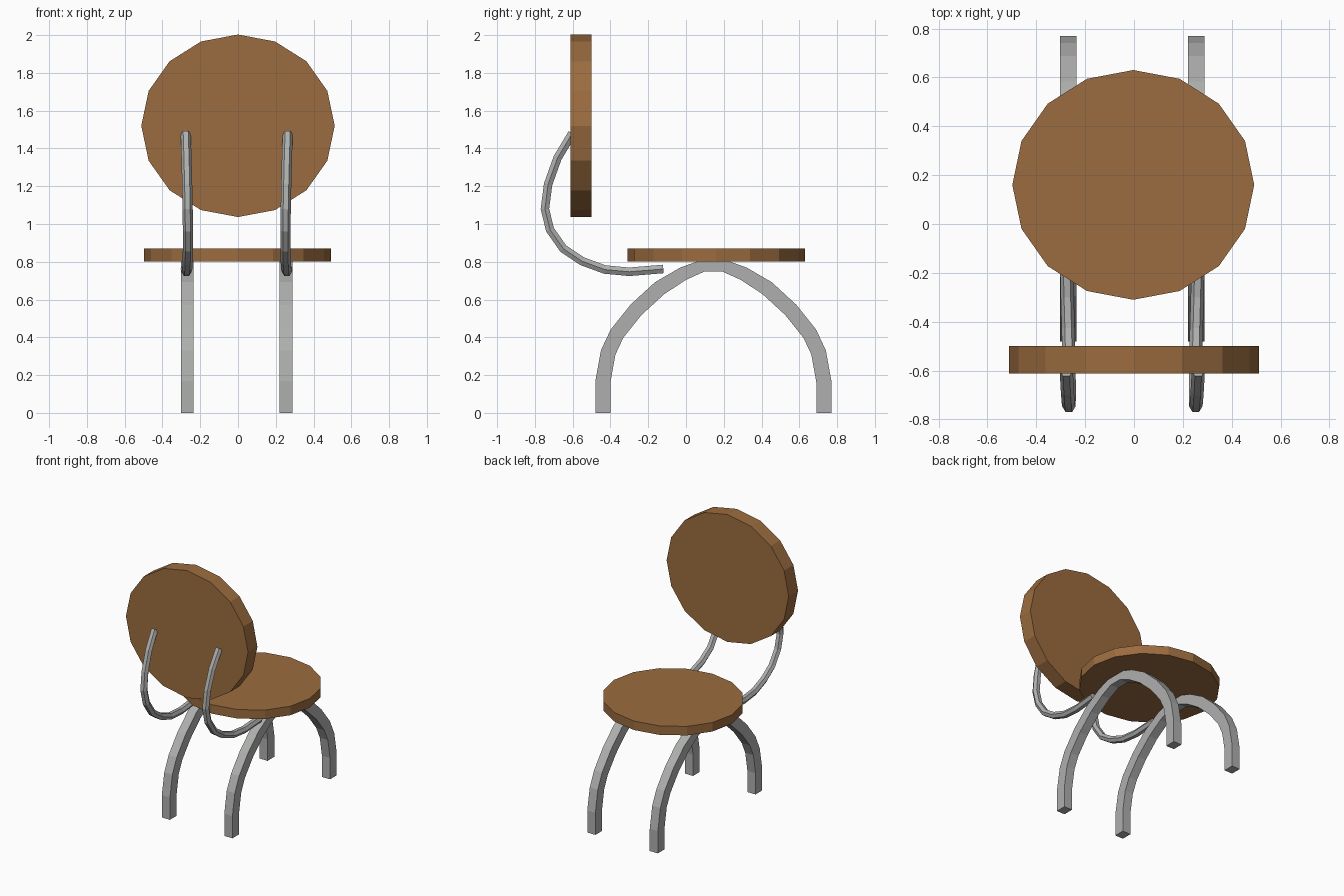
import bpy, bmesh, math
from mathutils import Vector, Matrix

if "Cube" in bpy.data.objects:
    bpy.data.objects.remove(bpy.data.objects["Cube"])


def material(name, rgb):
    m = bpy.data.materials.new(name)
    m.diffuse_color = (*rgb, 1)
    m.use_nodes = True
    m.node_tree.nodes["Principled BSDF"].inputs["Base Color"].default_value = m.diffuse_color
    return m


WOOD = material("brown wood", (0.33, 0.15, 0.05))
METAL = material("grey metal", (0.42, 0.43, 0.42))


def finish(bm, name, mat):
    bmesh.ops.recalc_face_normals(bm, faces=bm.faces)
    me = bpy.data.meshes.new(name)
    bm.to_mesh(me)
    bm.free()
    me.materials.append(mat)
    ob = bpy.data.objects.new(name, me)
    bpy.context.collection.objects.link(ob)
    return ob


def disc(name, centre, rx, ry, depth, tilt):
    """Sixteen-sided flat disc, stretched to an ellipse."""
    bm = bmesh.new()
    bmesh.ops.create_cone(bm, cap_ends=True, segments=16, radius1=1, radius2=1, depth=1)
    m = (Matrix.Translation(centre) @ Matrix.Rotation(tilt, 4, 'X')
         @ Matrix.Diagonal((rx, ry, depth, 1)))
    bmesh.ops.transform(bm, matrix=m, verts=bm.verts)
    finish(bm, name, WOOD)


def sweep(name, path, section):
    """Sweep section(i) -> [(side, normal)] along a path of (x, y, z)."""
    bm = bmesh.new()
    pts = [Vector(p) for p in path]
    rings = []
    for i, p in enumerate(pts):
        t = pts[min(i + 1, len(pts) - 1)] - pts[max(i - 1, 0)]
        n = Vector((0, -t.z, t.y)).normalized()
        rings.append([bm.verts.new(p + Vector((a, 0, 0)) + n * b) for a, b in section(i)])
    k = len(rings[0])
    for r0, r1 in zip(rings, rings[1:]):
        for j in range(k):
            bm.faces.new((r0[j], r0[(j + 1) % k], r1[(j + 1) % k], r1[j]))
    bm.faces.new(rings[0])
    bm.faces.new(rings[-1])
    finish(bm, name, METAL)


# Seat and backrest
disc("seat", (-0.003, 0.16, 0.836), 0.495, 0.47, 0.068, 0)
disc("backrest", (0, -0.555, 1.52), 0.512, 0.483, 0.112, math.pi / 2)

# Half of the leg arch: (distance from arch centre, height, half thickness)
half = [(0.585, 0, 0.04), (0.585, 0.165, 0.04), (0.557, 0.32, 0.04), (0.51, 0.42, 0.04),
        (0.41, 0.545, 0.04), (0.285, 0.66, 0.04), (0.16, 0.737, 0.036), (0.055, 0.779, 0.032)]
arch = [(0.145 - d, z, h) for d, z, h in half] + [(0.145 + d, z, h) for d, z, h in reversed(half)]

# Side profile of the back support tube
tube = [(-0.12, 0.762), (-0.3, 0.747), (-0.43, 0.759), (-0.55, 0.803), (-0.65, 0.87),
        (-0.72, 0.97), (-0.747, 1.08), (-0.73, 1.21), (-0.68, 1.35), (-0.602, 1.48)]
HEX = [(0.027 * math.cos(a * math.pi / 3), 0.026 * math.sin(a * math.pi / 3)) for a in range(6)]

for side, s in (("left", -1), ("right", 1)):
    x = -0.007 + s * 0.262
    sweep(side + "_leg_arch", [(x, y, z) for y, z, h in arch],
          lambda i: [(-0.034, -arch[i][2]), (0.034, -arch[i][2]),
                     (0.034, arch[i][2]), (-0.034, arch[i][2])])
    # Tubes bow slightly inward at mid height
    bow = [0.012 * math.sin(math.pi * i / (len(tube) - 1)) for i in range(len(tube))]
    sweep(side + "_back_support", [(x + s * (0.008 - b), y, z) for (y, z), b in zip(tube, bow)],
          lambda i: HEX)
